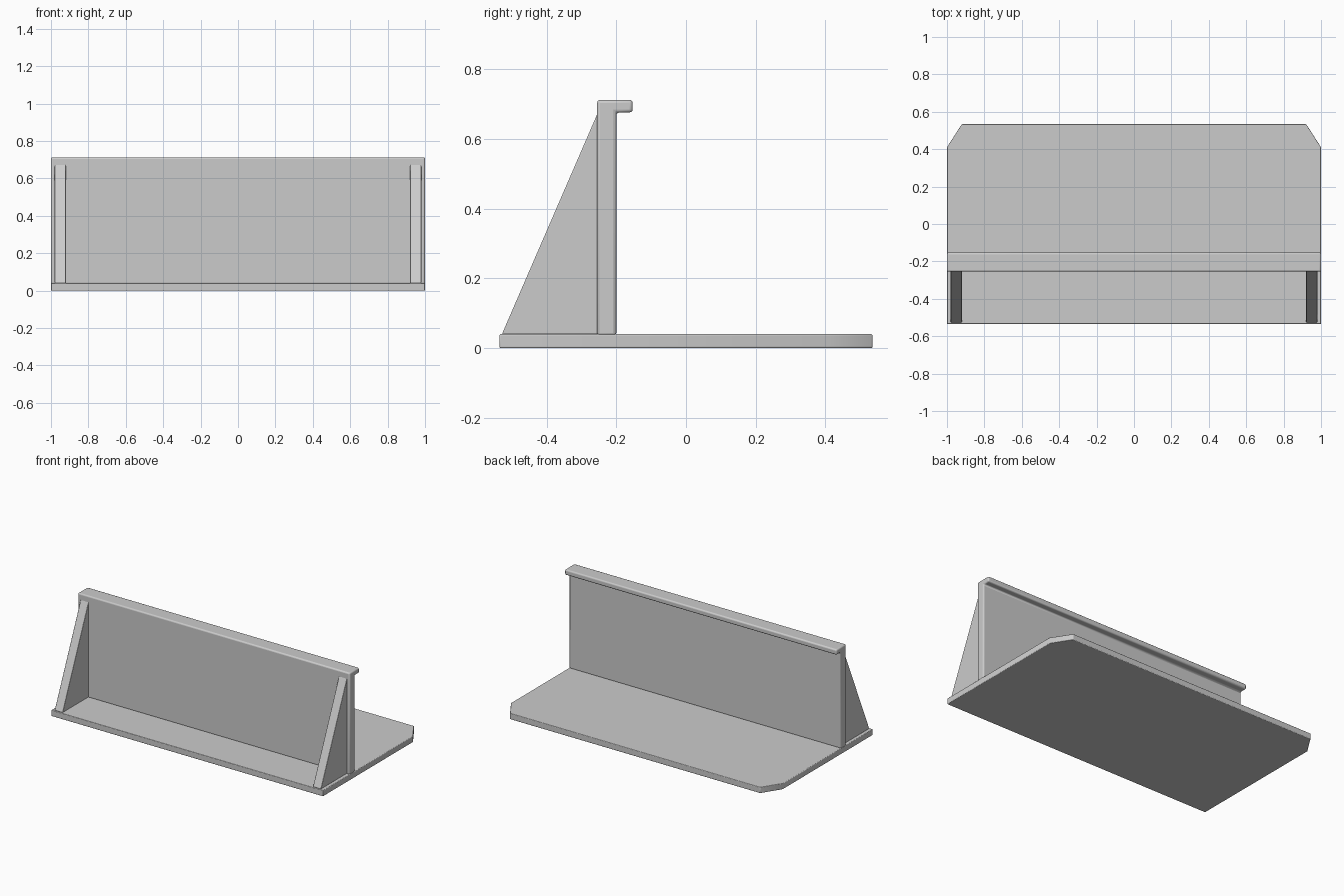
import bpy, bmesh, math
from mathutils import Vector

cube = bpy.data.objects.get("Cube")
if cube:
    bpy.data.objects.remove(cube, do_unlink=True)

grey = bpy.data.materials.new("plain_grey")
grey.use_nodes = True
colour = (0.6, 0.6, 0.6, 1)
grey.diffuse_color = colour
grey.node_tree.nodes["Principled BSDF"].inputs["Base Color"].default_value = colour


def extrude_profile(name, points, depth, bevel, segments=3):
    """Extrude a closed outline along a vector, then round its edges."""
    bm = bmesh.new()
    face = bm.faces.new([bm.verts.new(p) for p in points])
    result = bmesh.ops.extrude_face_region(bm, geom=[face])
    moved = [v for v in result["geom"] if isinstance(v, bmesh.types.BMVert)]
    bmesh.ops.translate(bm, verts=moved, vec=Vector(depth))
    bmesh.ops.recalc_face_normals(bm, faces=bm.faces)
    mesh = bpy.data.meshes.new(name)
    bm.to_mesh(mesh)
    bm.free()
    mesh.materials.append(grey)
    obj = bpy.data.objects.new(name, mesh)
    bpy.context.collection.objects.link(obj)
    mod = obj.modifiers.new("rounded_edges", "BEVEL")
    mod.width = bevel
    mod.segments = segments
    mod.limit_method = "ANGLE"
    mod.angle_limit = math.radians(40)
    bpy.ops.object.select_all(action="DESELECT")
    obj.select_set(True)
    bpy.context.view_layer.objects.active = obj
    bpy.ops.object.shade_smooth_by_angle(angle=math.radians(40))
    return obj


# Base plate with clipped back corners
half = [(1, -0.535), (1, 0.41), (0.92, 0.535)]
outline = half + [(-x, y) for x, y in reversed(half)]
extrude_profile("base_plate", [(x, y, 0) for x, y in outline], (0, 0, 0.04), 0.004)

# Upright panel with a lip along its top
wall = [(-0.255, 0.035), (-0.2, 0.035), (-0.2, 0.676),
        (-0.153, 0.676), (-0.153, 0.712), (-0.255, 0.712)]
extrude_profile("upright_panel", [(-1, y, z) for y, z in wall], (2, 0, 0), 0.009)

# Triangular braces at both ends
brace = [(-0.528, 0.04), (-0.25, 0.04), (-0.25, 0.682)]
for side, start in (("right", -0.98), ("left", 0.92)):
    extrude_profile(side + "_brace", [(start, y, z) for y, z in brace],
                    (0.06, 0, 0), 0.004)
